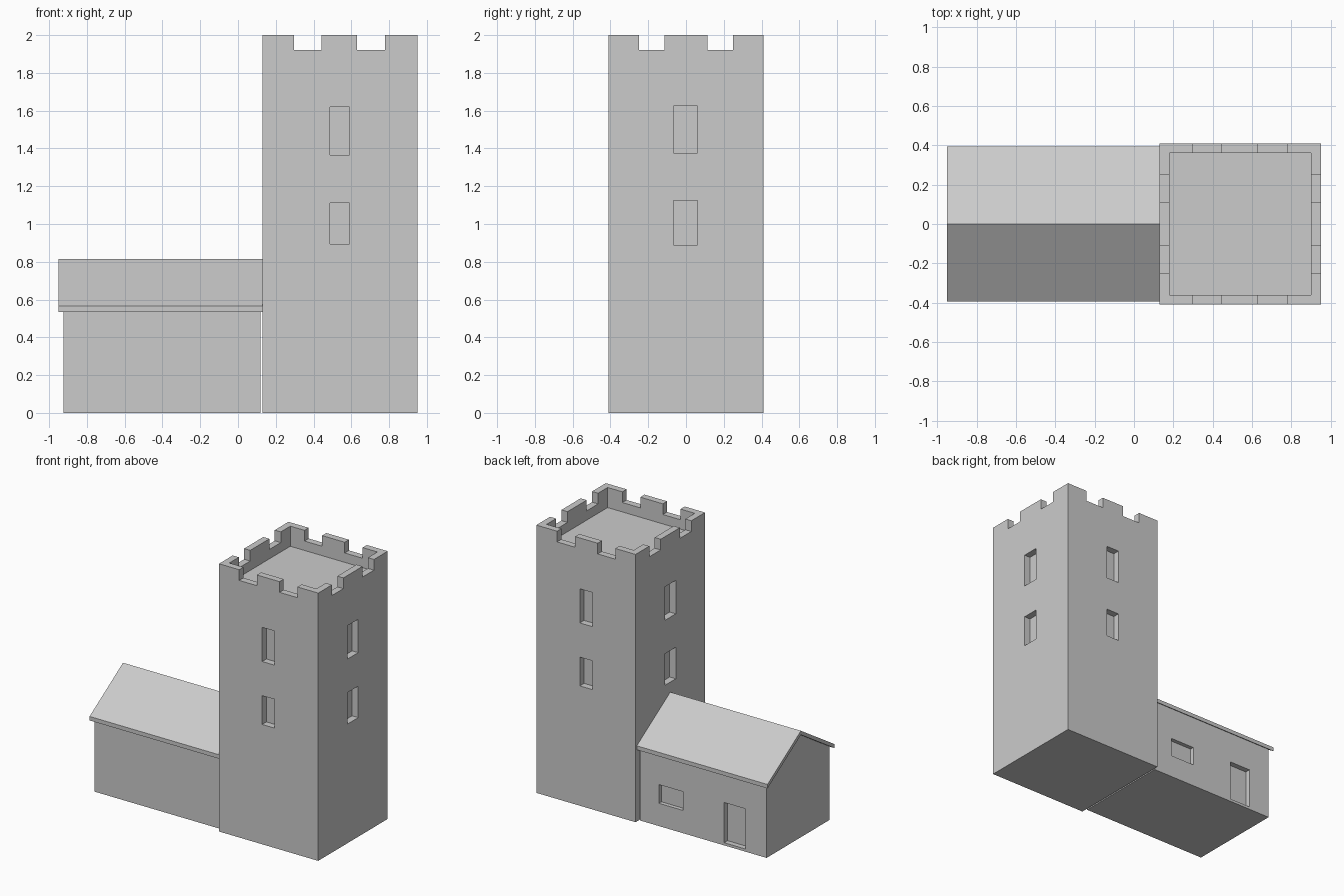
import bpy

if "Cube" in bpy.data.objects:
    bpy.data.objects.remove(bpy.data.objects["Cube"])


def prism(name, profile, x0, x1):
    """Extrude a (y, z) profile along x."""
    n = len(profile)
    verts = [(x, y, z) for x in (x0, x1) for y, z in profile]
    faces = [tuple(range(n))[::-1], tuple(range(n, 2 * n))]
    faces += [(i, (i + 1) % n, (i + 1) % n + n, i + n) for i in range(n)]
    mesh = bpy.data.meshes.new(name)
    mesh.from_pydata(verts, [], faces)
    obj = bpy.data.objects.new(name, mesh)
    bpy.context.collection.objects.link(obj)
    return obj


def box(name, x, y, z):
    return prism(name, [(y[0], z[0]), (y[1], z[0]), (y[1], z[1]), (y[0], z[1])], *x)


def cut(target, x, y, z):
    """Subtract a box from the target and discard the cutter."""
    cutter = box("cutter", x, y, z)
    cutter.hide_render = True
    mod = target.modifiers.new("cut", 'BOOLEAN')
    mod.operation = 'DIFFERENCE'
    mod.solver = 'EXACT'
    mod.object = cutter
    bpy.context.view_layer.objects.active = target
    bpy.ops.object.modifier_apply(modifier=mod.name)
    bpy.data.objects.remove(cutter)


# Tower block with sunken roof deck
X0, X1, H = 0.13, 0.95, 0.41
tower = box("tower", (X0, X1), (-H, H), (0, 2))
cut(tower, (X0 + 0.05, X1 - 0.05), (-H + 0.05, H - 0.05), (1.85, 2.2))

# Battlement gaps, cut straight through opposite parapets
for span in ((0.297, 0.443), (0.63, 0.778)):
    cut(tower, span, (-1, 1), (1.92, 2.2))
for span in ((-0.248, -0.113), (0.113, 0.248)):
    cut(tower, (-1, 2), span, (1.92, 2.2))

# Recessed tower windows, two on each side
D = 0.05
for z in ((1.365, 1.62), (0.895, 1.11)):
    for y in ((-H - 0.1, -H + D), (H - D, H + 0.1)):
        cut(tower, (0.487, 0.59), y, z)
for z in ((1.375, 1.625), (0.89, 1.125)):
    for x in ((X0 - 0.1, X0 + D), (X1 - D, X1 + 0.1)):
        cut(tower, x, (-0.065, 0.062), z)

# House body with gable, door and window on the back
house = prism("house_walls", [(-0.37, 0), (0.37, 0), (0.37, 0.551), (0, 0.785), (-0.37, 0.551)],
              -0.925, 0.12)
cut(house, (-0.75, -0.575), (0.33, 0.5), (0.02, 0.32))
cut(house, (-0.235, -0.035), (0.34, 0.5), (0.17, 0.31))

# Overhanging gabled roof slab
prism("house_roof", [(-0.395, 0.535), (0, 0.785), (0.395, 0.535),
                     (0.395, 0.565), (0, 0.815), (-0.395, 0.565)], -0.95, 0.13)
